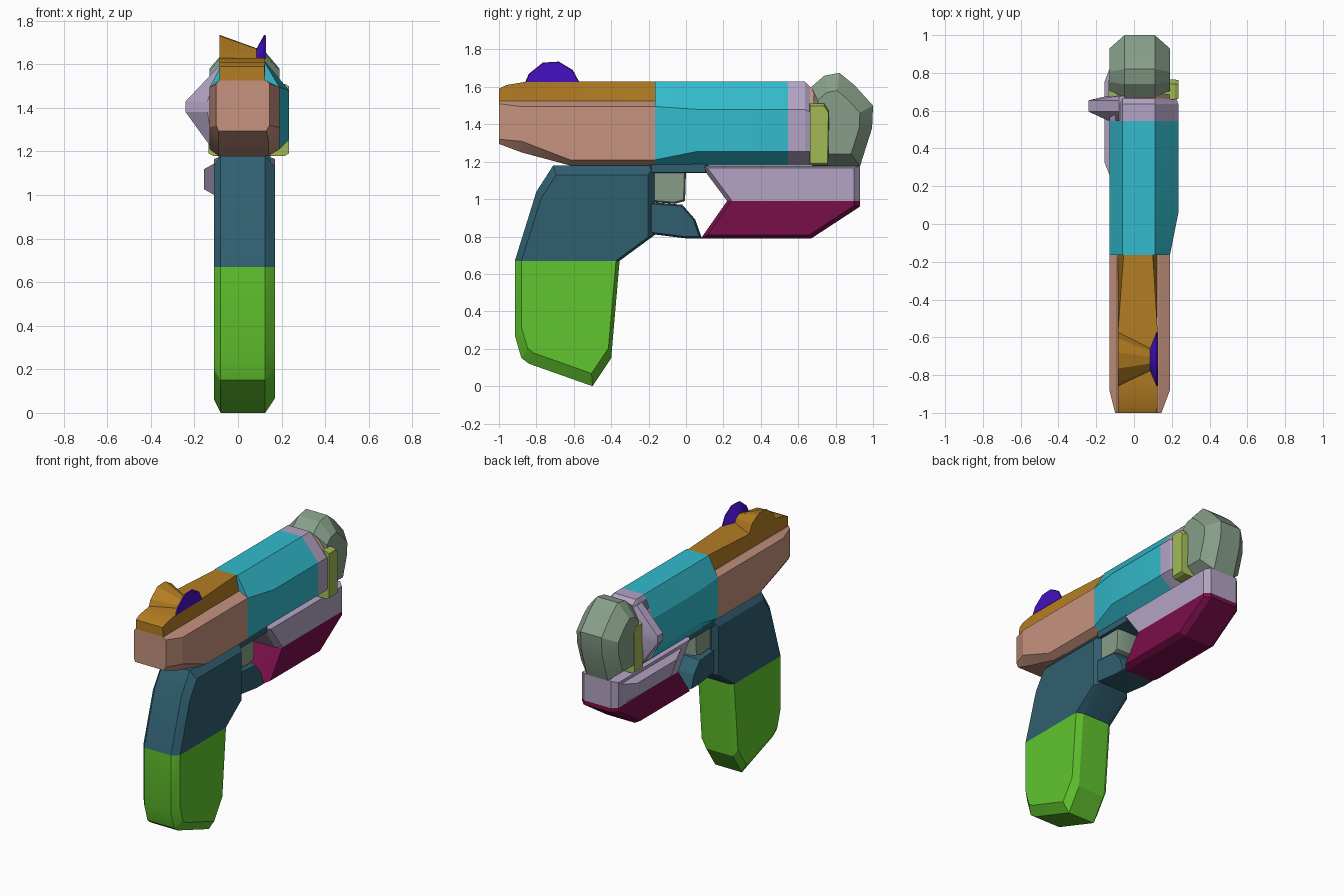
import bpy, bmesh, math
from mathutils import Vector

cube = bpy.data.objects.get("Cube")
if cube:
    bpy.data.objects.remove(cube, do_unlink=True)


def material(name, hex_code):
    """Flat material from an sRGB hex string, stored as linear values."""
    chans = [int(hex_code[i:i + 2], 16) / 255 for i in (0, 2, 4)]
    lin = [c / 12.92 if c < 0.04 else ((c + 0.055) / 1.055) ** 2.4 for c in chans]
    m = bpy.data.materials.new(name)
    m.use_nodes = True
    m.diffuse_color = (*lin, 1)
    m.node_tree.nodes["Principled BSDF"].inputs["Base Color"].default_value = (*lin, 1)
    return m


ochre = material("ochre", "B37D22")
cyan = material("cyan", "33BBCD")
salmon = material("salmon", "C6937F")
teal = material("dark teal", "305F70")
green = material("leaf green", "61C52E")
lilac = material("lilac", "B3A4C4")
magenta = material("magenta", "790E4A")
sage = material("sage", "879F8A")
lime = material("olive lime", "A1BA56")
violet = material("violet", "4510C2")


def skin(name, rings, mats, split=None):
    """Join equal-sized rings of points into a closed solid.
    split = (axis, value): faces past the value take the second material."""
    bm = bmesh.new()
    loops = [[bm.verts.new(p) for p in ring] for ring in rings]
    n = len(loops[0])
    for a, b in zip(loops, loops[1:]):
        for i in range(n):
            j = (i + 1) % n
            bm.faces.new((a[i], a[j], b[j], b[i]))
    bm.faces.new(loops[0])
    bm.faces.new(loops[-1])
    bmesh.ops.recalc_face_normals(bm, faces=bm.faces[:])
    if split:
        axis, value = split
        normal = Vector((0, 0, 0))
        normal[axis] = 1
        bmesh.ops.bisect_plane(bm, geom=bm.verts[:] + bm.edges[:] + bm.faces[:],
                               plane_co=normal * value, plane_no=normal)
        for f in bm.faces:
            f.material_index = int(f.calc_center_median()[axis] > value)
    mesh = bpy.data.meshes.new(name)
    bm.to_mesh(mesh)
    bm.free()
    for m in mats:
        mesh.materials.append(m)
    obj = bpy.data.objects.new(name, mesh)
    bpy.context.collection.objects.link(obj)
    bpy.ops.object.select_all(action="DESELECT")
    obj.select_set(True)
    bpy.context.view_layer.objects.active = obj
    bpy.ops.object.shade_smooth_by_angle(angle=math.radians(20))
    return obj


def slab(name, outline, steps, mats, pivot=None, split=None):
    """Side outline (y, z) repeated at each (x, scale) about a pivot."""
    if pivot is None:
        ys, zs = zip(*outline)
        pivot = ((min(ys) + max(ys)) / 2, (min(zs) + max(zs)) / 2)
    py, pz = pivot
    rings = [[(x, py + (y - py) * s, pz + (z - pz) * s) for y, z in outline]
             for x, s in steps]
    return skin(name, rings, mats, split)


def chamfered(x0, x1, c, s):
    """Slab steps with both sides chamfered by c to scale s."""
    return [(x0, s), (x0 + c, 1), (x1 - c, 1), (x1, s)]


def octagon(y, x, z, top, bottom, mid):
    """Eight-sided section: x, z extents, top and bottom widths, side heights."""
    return [(top[0], y, z[1]), (top[1], y, z[1]), (x[1], y, mid[1]), (x[1], y, mid[0]),
            (bottom[1], y, z[0]), (bottom[0], y, z[0]), (x[0], y, mid[0]), (x[0], y, mid[1])]


# Rear frame with a tapered nose
wide, under = (-0.13, 0.19), (-0.09, 0.14)
skin("frame", [
    octagon(-1.0, (-0.1, 0.145), (1.295, 1.525), (-0.09, 0.13), (-0.09, 0.13), (1.32, 1.51)),
    octagon(-0.88, wide, (1.25, 1.525), (-0.09, 0.13), under, (1.31, 1.495)),
    octagon(-0.62, wide, (1.18, 1.525), (-0.09, 0.13), under, (1.21, 1.495)),
    octagon(-0.165, wide, (1.18, 1.525), (-0.09, 0.13), under, (1.21, 1.495)),
], [salmon])

# Barrel with a coloured band at its far end
fat, flat = (-0.13, 0.235), (-0.06, 0.11)
skin("barrel", [
    octagon(-0.165, wide, (1.18, 1.63), flat, under, (1.21, 1.495)),
    octagon(0.06, fat, (1.18, 1.63), flat, under, (1.255, 1.48)),
    octagon(0.545, fat, (1.18, 1.63), flat, under, (1.255, 1.48)),
    octagon(0.635, fat, (1.18, 1.63), flat, under, (1.255, 1.48)),
    octagon(0.675, (-0.12, 0.22), (1.18, 1.59), flat, under, (1.255, 1.46)),
], [cyan, lilac], split=(1, 0.545))

# Pointed flange on one side of the band
skin("band_flange", [
    octagon(y, (x, 0.05), (1.2, 1.6), (-0.08, 0.03), (-0.11, 0.03), (1.38, 1.43))
    for y, x in ((0.548, -0.14), (0.595, -0.24), (0.655, -0.24), (0.678, -0.14))
], [lilac])

# Muzzle collar, side plates and muzzle block
skin("muzzle_collar", [
    octagon(y, (-0.1, 0.215), (1.2, 1.6), flat, under, (1.28, 1.48)) for y in (0.6, 0.685)
], [salmon])
slab("muzzle_side_plates", [(0.66, 1.18), (0.76, 1.18), (0.765, 1.47), (0.74, 1.51), (0.66, 1.51)],
     chamfered(-0.135, 0.235, 0.02, 0.93), [lime])
slab("muzzle_block", [(0.675, 1.175), (0.93, 1.175), (0.995, 1.38), (1.0, 1.5), (0.9, 1.61),
                      (0.82, 1.675), (0.74, 1.66), (0.67, 1.6)],
     chamfered(-0.13, 0.19, 0.08, 0.68), [sage], pivot=(0.78, 1.38))

# Top slide
skin("top_slide", [
    [(-0.085, y, 1.515), (0.125, y, 1.515), (r, y, top), (l, y, top)]
    for y, l, r, top in ((-1.0, -0.085, 0.12, 1.59), (-0.96, -0.085, 0.125, 1.61),
                         (-0.84, -0.085, 0.125, 1.63), (-0.57, -0.085, 0.125, 1.63),
                         (-0.165, -0.055, 0.1, 1.63))
], [ochre])

# Sight: a tapering hump with a contrasting fin beside it
dome = [(-0.86, 1.625), (-0.84, 1.67), (-0.765, 1.73), (-0.68, 1.735), (-0.605, 1.69), (-0.57, 1.625)]
base = (-0.72, 1.63)
slab("sight_hump", dome, [(-0.085, 1), (0.09, 0.4)], [ochre], pivot=base)
slab("sight_fin", dome, [(0.085, 0.4), (0.12, 1), (0.128, 0.97)], [violet], pivot=base)

# Grip, two-coloured by height
slab("grip", [(-0.71, 1.18), (-0.8, 1.04), (-0.915, 0.67), (-0.915, 0.27), (-0.88, 0.15),
              (-0.84, 0.12), (-0.5, 0.0), (-0.4, 0.15), (-0.355, 0.67), (-0.165, 0.81), (-0.165, 1.18)],
     [(-0.11, 0.91), (-0.08, 1), (0.125, 1), (0.17, 0.9)], [green, teal],
     pivot=(-0.55, 0.68), split=(2, 0.67))

# Trigger, its lower guard and the upper rail
slab("trigger", [(-0.18, 1.15), (0.0, 1.15), (-0.005, 0.99), (-0.06, 0.975), (-0.18, 0.985)],
     chamfered(-0.07, 0.13, 0.03, 0.9), [sage])
slab("trigger_guard", [(-0.2, 0.985), (-0.02, 0.97), (0.05, 0.89), (0.085, 0.79),
                       (0.0, 0.79), (-0.2, 0.815)],
     chamfered(-0.09, 0.15, 0.03, 0.9), [teal])
slab("upper_rail", [(-0.2, 1.19), (0.12, 1.19), (0.12, 1.14), (-0.2, 1.14)],
     chamfered(-0.09, 0.15, 0.03, 0.9), [teal])

# Under-barrel housing with a notched rear, two-coloured by height
slab("lower_housing", [(0.08, 1.178), (0.22, 0.99), (0.08, 0.79), (0.67, 0.79),
                       (0.93, 0.96), (0.93, 1.178)],
     chamfered(-0.11, 0.17, 0.035, 0.92), [magenta, lilac],
     pivot=(0.53, 1.02), split=(2, 0.99))
slab("housing_bulge", [(0.18, 1.15), (0.28, 0.995), (0.86, 0.995), (0.9, 1.15)],
     [(-0.155, 0.6), (-0.1, 1), (-0.05, 1)], [lilac])
